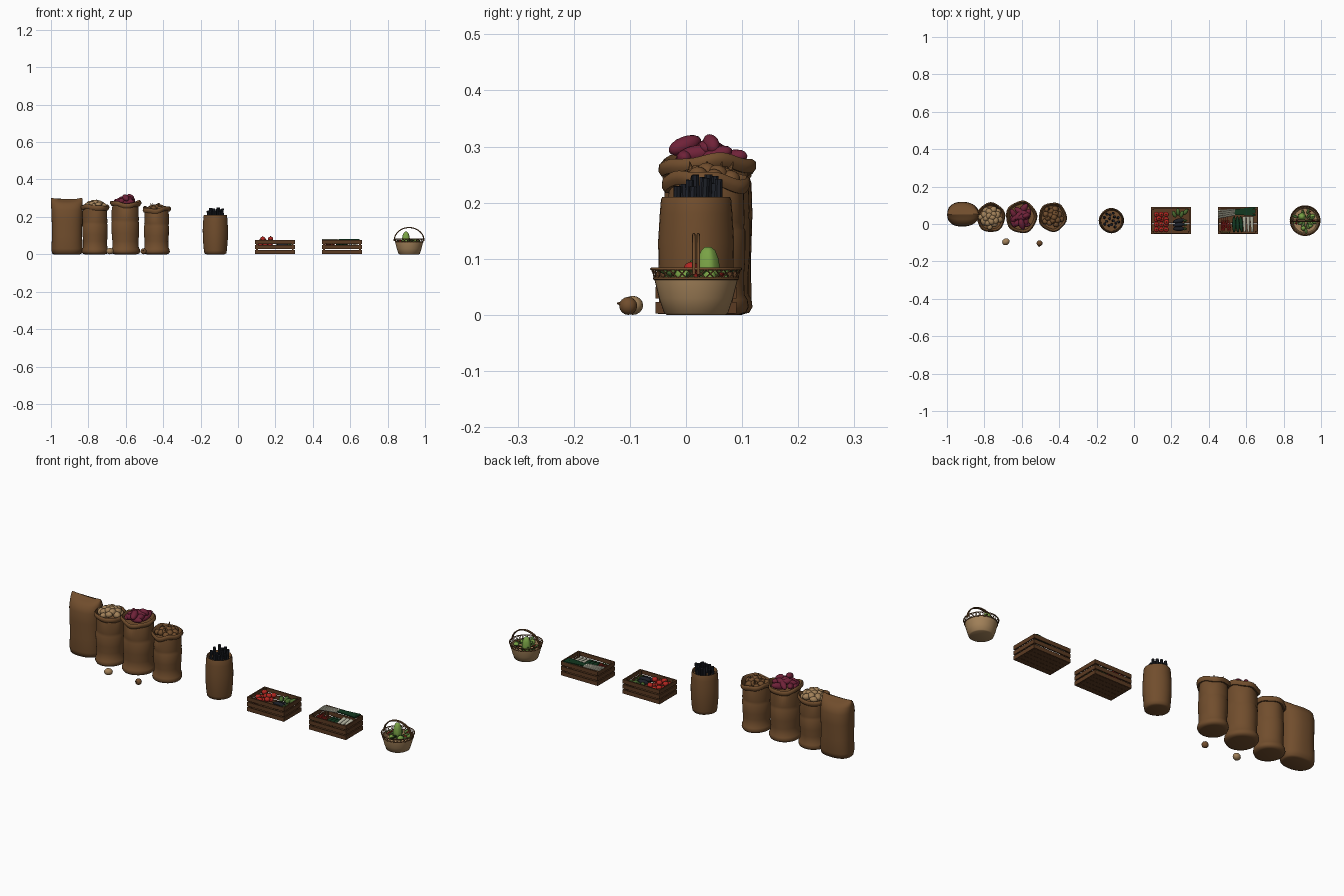
import bpy, bmesh, math, random
from mathutils import Matrix, Vector, Euler

random.seed(4)
cube = bpy.data.objects.get("Cube")
if cube:
    bpy.data.objects.remove(cube)


def material(name, r, g, b):
    m = bpy.data.materials.new(name)
    m.use_nodes = True
    m.diffuse_color = (r, g, b, 1)
    m.node_tree.nodes["Principled BSDF"].inputs["Base Color"].default_value = (r, g, b, 1)
    return m


BURLAP = material("burlap_brown", .165, .075, .026)
TAN = material("straw_tan", .36, .22, .10)
MAROON = material("sweet_potato_maroon", .16, .016, .04)
BLACK = material("charcoal_black", .012, .014, .02)
WOOD = material("crate_wood", .105, .043, .016)
RED = material("tomato_red", .45, .02, .015)
LIME = material("light_green", .19, .36, .06)
LEAF = material("leaf_green", .07, .15, .03)
DARK = material("dark_green", .006, .04, .014)
PALE = material("radish_white", .5, .49, .38)


def finish(name, bm, mat, angle=40):
    bmesh.ops.recalc_face_normals(bm, faces=bm.faces)
    me = bpy.data.meshes.new(name)
    bm.to_mesh(me)
    bm.free()
    me.materials.append(mat)
    me.shade_smooth()
    me.set_sharp_from_angle(angle=math.radians(angle))
    ob = bpy.data.objects.new(name, me)
    bpy.context.collection.objects.link(ob)
    return ob


def loft(name, mat, center, rings, segs=32, wobble=lambda a, i: (0, 0), power=1):
    """Stack rings of (x radius, y radius, z) and cap both ends."""
    bm = bmesh.new()
    loops = []
    for i, (rx, ry, z) in enumerate(rings):
        loop = []
        for s in range(segs):
            a = math.tau * s / segs
            c, d = math.cos(a), math.sin(a)
            k, dz = wobble(a, i)
            x = math.copysign(abs(c) ** power, c) * rx * (1 + k)
            y = math.copysign(abs(d) ** power, d) * ry * (1 + k)
            loop.append(bm.verts.new((center[0] + x, center[1] + y, z + dz)))
        loops.append(loop)
    for lo, hi in zip(loops, loops[1:]):
        for s in range(segs):
            t = (s + 1) % segs
            bm.faces.new((lo[s], lo[t], hi[t], hi[s]))
    bm.faces.new(loops[0])
    bm.faces.new(loops[-1])
    return finish(name, bm, mat, 60)


def blobs(name, mat, items, segs=12):
    """Ellipsoids given as (location, radii, rotation)."""
    bm = bmesh.new()
    for loc, size, rot in items:
        m = Matrix.LocRotScale(Vector(loc), Euler(rot), Vector(size))
        bmesh.ops.create_uvsphere(bm, u_segments=segs, v_segments=8, radius=1, matrix=m)
    return finish(name, bm, mat, 80)


def boxes(name, mat, items):
    """Boxes given as (location, full size, rotation about z)."""
    bm = bmesh.new()
    for loc, size, turn in items:
        m = Matrix.LocRotScale(Vector(loc), Euler((0, 0, turn)), Vector(size))
        bmesh.ops.create_cube(bm, size=1, matrix=m)
    return finish(name, bm, mat)


def rods(name, mat, items, segs=8):
    """Cones and rods given as (start, end, start radius, end radius)."""
    bm = bmesh.new()
    for p, q, r1, r2 in items:
        p, q = Vector(p), Vector(q)
        m = Matrix.Translation((p + q) / 2) @ (q - p).to_track_quat('Z', 'Y').to_matrix().to_4x4()
        bmesh.ops.create_cone(bm, cap_ends=True, segments=segs, radius1=r1, radius2=r2,
                              depth=(q - p).length, matrix=m)
    return finish(name, bm, mat)


def ring_points(x, y, z, r, n):
    return [(x + r * math.cos(math.tau * i / n), y + r * math.sin(math.tau * i / n), z) for i in range(n)]


def tube(name, mat, pts, r, closed=False):
    cu = bpy.data.curves.new(name, 'CURVE')
    cu.dimensions = '3D'
    cu.bevel_depth, cu.bevel_resolution = r, 2
    sp = cu.splines.new('POLY')
    sp.points.add(len(pts) - 1)
    for p, co in zip(sp.points, pts):
        p.co = (*co, 1)
    sp.use_cyclic_u = closed
    cu.materials.append(mat)
    ob = bpy.data.objects.new(name, cu)
    bpy.context.collection.objects.link(ob)
    return ob


# Open sacks with a rolled collar and a slumped foot
def open_sack(name, x, y, r, h, phase, ripple):
    shape = [(.80, 0), (1.0, .004), (1.07, .014), (1.04, .028), (.97, .036), (.96, .07), (1.0, h * .4),
             (1.01, h * .6), (.98, h * .62), (1.0, h * .66), (.98, h - .035), (.95, h - .024),
             (1.06, h - .025), (1.14, h - .016), (1.13, h - .004), (1.05, h), (.98, h - .008), (.90, h - .03)]

    def wobble(a, i):
        if i > 10:
            return .03 * math.sin(5 * a + phase), ripple * math.sin(2 * a + phase) + ripple * .4 * math.sin(5 * a)
        return .018 * math.sin(3 * a + phase + i * .4), 0
    loft(name, BURLAP, (x, y), [(r * k, r * k * 1.04, z) for k, z in shape], 40, wobble)


open_sack("potato_sack", -.765, .035, .067, .262, 0, .004)
open_sack("sweet_potato_sack", -.602, .037, .073, .280, 1, .007)
open_sack("onion_sack", -.435, .037, .066, .250, 2.4, .007)

# Closed sack pinched to a seam at the top
loft("closed_sack", BURLAP, (-.915, .052),
     [(.070, .048, 0), (.080, .060, .005), (.084, .065, .03), (.080, .064, .10), (.082, .066, .18),
      (.084, .064, .235), (.084, .052, .268), (.084, .028, .287), (.083, .006, .294), (.081, .002, .297)],
     36, lambda a, i: (.014 * math.sin(3 * a + i * .5), .005 * math.cos(2 * a) if i > 6 else 0), .85)


# Heaps of produce in the sacks
def heap(name, mat, x, y, z, r, size, count, rise, stretch=1.25):
    items = []
    for i in range(count):
        d = r * math.sqrt((i + .3) / count)
        a = i * 2.4
        k = size * random.uniform(.88, 1.1)
        items.append(((x + d * math.cos(a), y + d * math.sin(a), z + rise * (1 - (d / r) ** 2)),
                      (k * stretch, k, k * .92), (random.uniform(-.4, .4), random.uniform(-.4, .4), a * 1.7)))
    blobs(name, mat, items)


heap("potatoes", TAN, -.765, .035, .252, .052, .0165, 18, .026)
heap("sweet_potatoes", MAROON, -.605, .037, .274, .048, .0165, 13, .022, 2.1)
blobs("top_sweet_potatoes", MAROON, [((-.60, -.002, .302), (.017, .032, .016), (.35, 0, .3)),
                                     ((-.575, .045, .304), (.024, .014, .016), (0, .5, .4))])
heap("onions", BURLAP, -.435, .037, .236, .050, .0175, 15, .018, 1)
rods("onion_tips", BURLAP, [((-.435 + d * math.cos(a), .037 + d * math.sin(a), .255),
                            (-.435 + d * 1.15 * math.cos(a), .037 + d * 1.15 * math.sin(a), .273), .006, .001)
                           for d, a in ((.01, 0), (.028, 1), (.028, 3.1), (.028, 5), (.045, 2))])
blobs("loose_potato", TAN, [((-.685, -.095, .017), (.021, .018, .017), (0, 0, .5))])
blobs("loose_onion", BURLAP, [((-.505, -.103, .016), (.016, .016, .016), (0, 0, 0))])
rods("loose_onion_tip", BURLAP, [((-.505, -.113, .019), (-.509, -.123, .021), .006, .001)])

# Charcoal sack and sticks
cx, cy = -.121, .018
loft("charcoal_sack", BURLAP, (cx, cy),
     [(r, r, z) for r, z in ((.048, 0), (.058, .004), (.061, .02), (.066, .08), (.067, .13), (.064, .18),
                             (.062, .205), (.060, .210), (.056, .208), (.055, .19))],
     32, lambda a, i: (.012 * math.sin(4 * a + i * .3), 0))
sticks = []
for i in range(15):
    d, a = .047 * math.sqrt((i + .3) / 15), i * 2.4
    x, y = cx + d * math.cos(a), cy + d * math.sin(a)
    sticks.append(((x, y, .15), (x + random.uniform(-.006, .006), y + random.uniform(-.006, .006),
                                 random.uniform(.228, .252)), .008, .007))
rods("charcoal_sticks", BLACK, sticks, 7)


# Slatted crates
def crate(name, x, y, hx=.107, hy=.072):
    parts = []
    for k in range(3):
        z = .013 + k * .0265
        for s in (-1, 1):
            parts.append(((x, y + s * (hy - .003), z), (2 * hx, .006, .0205), 0))
            parts.append(((x + s * (hx - .003), y, z), (.006, 2 * hy - .012, .0205), 0))
    for sx in (-1, 1):
        for sy in (-1, 1):
            parts.append(((x + sx * (hx - .011), y + sy * (hy - .011), .039), (.010, .010, .072), 0))
    for k in range(5):
        parts.append(((x, y + (k - 2) * .0275, .005), (2 * hx - .012, .0265, .006), 0))
    boxes(name, WOOD, parts)


crate("left_crate", .197, .018)
crate("right_crate", .556, .018)

# Vegetables in the first crate
tomatoes = [((.12 + i * .026, -.03 + j * .027, .055 + .012 * ((i + j) % 2)), (.0145, .0145, .0125), (0, 0, 0))
            for i in range(3) for j in range(4)]
tomatoes += [((.133, .03, .082), (.0145, .0145, .0125), (0, 0, 0)),
             ((.174, .01, .082), (.0145, .0145, .0125), (0, 0, 0))]
blobs("tomatoes", RED, tomatoes)
rods("tomato_stems", LEAF, [((x, y, z + .011), (x, y, z + .016), .004, .001) for (x, y, z), s, r in tomatoes])
blobs("green_peppers", LEAF, [((.215 + .02 * i, .052 + .012 * (i % 2), .058), (.011, .02, .012), (.2, 0, .5 - .4 * i))
                              for i in range(4)])
blobs("aubergines", BLACK, [((.24, -.025 + .021 * i, .052 + .006 * (i % 2)), (.033, .0125, .0125), (0, 0, .1 * i))
                            for i in range(3)])
rods("aubergine_stems", LEAF, [((.268, -.025 + .021 * i, .054), (.284, -.025 + .022 * i, .058), .009, .003)
                               for i in range(3)])

# Vegetables in the second crate
rods("chillies", RED, [((.472 + .010 * (i % 5), -.035 + .014 * (i % 3), .045 + .006 * (i // 5)),
                        (.468 + .011 * (i % 5), .000 + .018 * (i % 3), .05 + .006 * (i // 5)), .006, .001)
                       for i in range(12)])
rods("chilli_stems", LEAF, [((.472 + .010 * i, -.04, .052), (.470 + .010 * i, -.054, .056), .003, .002)
                            for i in range(5)])
blobs("cucumbers", DARK, [((.535 + .019 * i, -.002, .052), (.0105, .045, .011), (0, 0, .04 * i)) for i in range(3)])
rods("radishes", PALE, [((.590 + .02 * i, .040, .058), (.592 + .02 * i, -.042, .054), .011, .006)
                        for i in range(3)], 10)
rods("leek_stalks", PALE, [((.450, .034 + .012 * i, .076), (.54, .05 + .009 * i, .077), .0055, .005)
                           for i in range(4)])
boxes("leek_leaves", DARK, [((.592, .052 + .009 * i, .078), (.115, .011, .005), .06 * (i - 1)) for i in range(4)])

# Basket bowl, open woven band and handle
bx, by = .915, .018
loft("basket_bowl", TAN, (bx, by),
     [(r, r, z) for r, z in ((.052, 0), (.057, .003), (.066, .03), (.074, .062), (.074, .065), (.070, .065),
                             (.064, .045))], 40)
for z, r in ((.065, .0745), (.082, .0795)):
    tube("basket_rim", BURLAP, ring_points(bx, by, z, r, 40), .0025, True)
n = 28
low, high = ring_points(bx, by, .065, .0745, n), ring_points(bx, by, .082, .0795, n)
rods("basket_lattice", BURLAP, [(low[i], high[(i + s) % n], .0014, .0014) for i in range(n) for s in (-1, 1)], 5)
for dy in (-.004, .004):
    arc = [(bx + .08 * math.cos(math.pi * i / 24), by + dy, .072 + .071 * math.sin(math.pi * i / 24))
           for i in range(25)]
    tube("basket_handle", BURLAP, arc, .003)

# Produce in the basket
loft("green_gourd", LIME, (.898, .039),
     [(r, r, z) for r, z in ((.010, .04), (.020, .052), (.022, .075), (.018, .10), (.013, .114), (.006, .121))], 20,
     lambda a, i: (.05 * math.sin(5 * a), 0))
leaves, small = [], []
for i in range(16):
    a, d = i * 2.4, .018 + .042 * ((i * 7) % 16) / 16
    leaves.append(((bx + d * math.cos(a), by + d * math.sin(a), .064 + .012 * (i % 3) / 2),
                   (.018, .008, .004), (.3, -.4, a)))
blobs("leafy_greens", LEAF, leaves, 8)
blobs("small_limes", LIME, [((.945, -.005, .07), (.017, .012, .012), (0, 0, 1)),
                            ((.905, -.022, .07), (.013, .013, .013), (0, 0, 0)),
                            ((.955, .042, .068), (.014, .012, .012), (0, 0, 0))])
rods("basket_chillies", RED, [((.865, .0, .07), (.875, .036, .076), .006, .001),
                              ((.925, .062, .07), (.95, .068, .075), .006, .001),
                              ((.965, .015, .07), (.945, .025, .078), .006, .001)])
